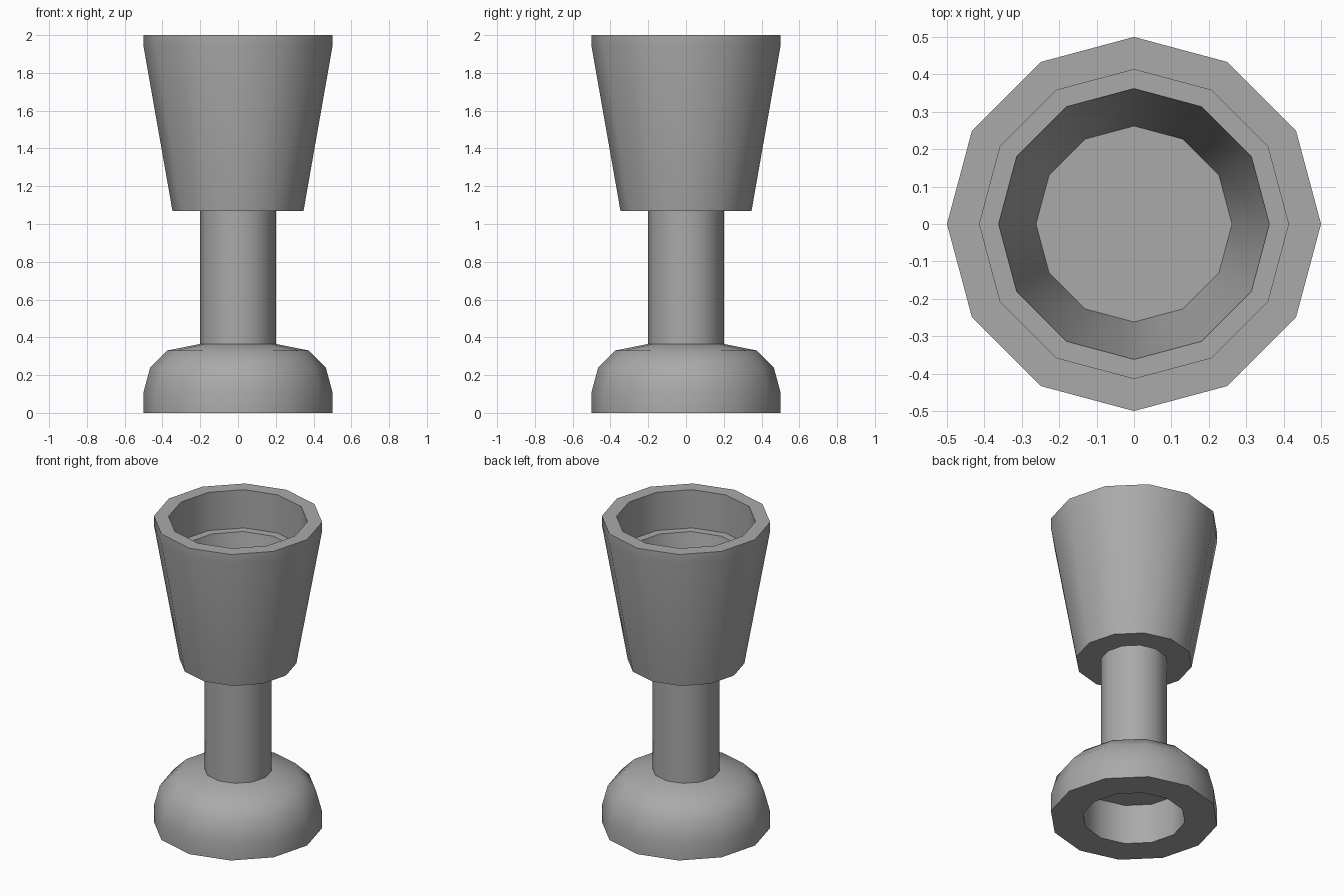
import bpy
import bmesh
from math import cos, sin, pi, radians

SIDES = 12

cube = bpy.data.objects.get("Cube")
if cube:
    bpy.data.objects.remove(cube, do_unlink=True)

grey = bpy.data.materials.new("plain grey")
grey.use_nodes = True
colour = (0.4, 0.4, 0.4, 1)
grey.diffuse_color = colour
grey.node_tree.nodes["Principled BSDF"].inputs["Base Color"].default_value = colour


def lathe(name, profile, cap_start=False, cap_end=False):
    """Turn a (radius, height) profile about z, going up the outside."""
    bm = bmesh.new()
    rings = []
    for r, z in profile:
        angles = [2 * pi * i / SIDES for i in range(SIDES)]
        rings.append([bm.verts.new((r * cos(a), r * sin(a), z)) for a in angles])
    for low, high in zip(rings, rings[1:]):
        for i in range(SIDES):
            j = (i + 1) % SIDES
            bm.faces.new((low[i], low[j], high[j], high[i]))
    if cap_start:
        bm.faces.new(rings[0][::-1])
    if cap_end:
        bm.faces.new(rings[-1])
    mesh = bpy.data.meshes.new(name)
    bm.to_mesh(mesh)
    bm.free()
    mesh.materials.append(grey)
    obj = bpy.data.objects.new(name, mesh)
    bpy.context.collection.objects.link(obj)
    bpy.ops.object.select_all(action="DESELECT")
    obj.select_set(True)
    bpy.context.view_layer.objects.active = obj
    bpy.ops.object.shade_smooth_by_angle(angle=radians(40))
    return obj


# Rounded foot with a recess underneath
lathe("foot", [(0.305, 0.26), (0.305, 0), (0.5, 0), (0.5, 0.11),
               (0.465, 0.24), (0.375, 0.33), (0.2, 0.365)], cap_start=True)

# Straight stem, open where it meets the foot and cup
lathe("stem", [(0.2, 0.365), (0.2, 1.07)])

# Flared cup with a ledge inside and a tapering bowl
lathe("cup", [(0.2, 1.07), (0.347, 1.07), (0.5, 1.94), (0.5, 2),
              (0.413, 2), (0.413, 1.75), (0.362, 1.75), (0.262, 1.17)],
      cap_end=True)
